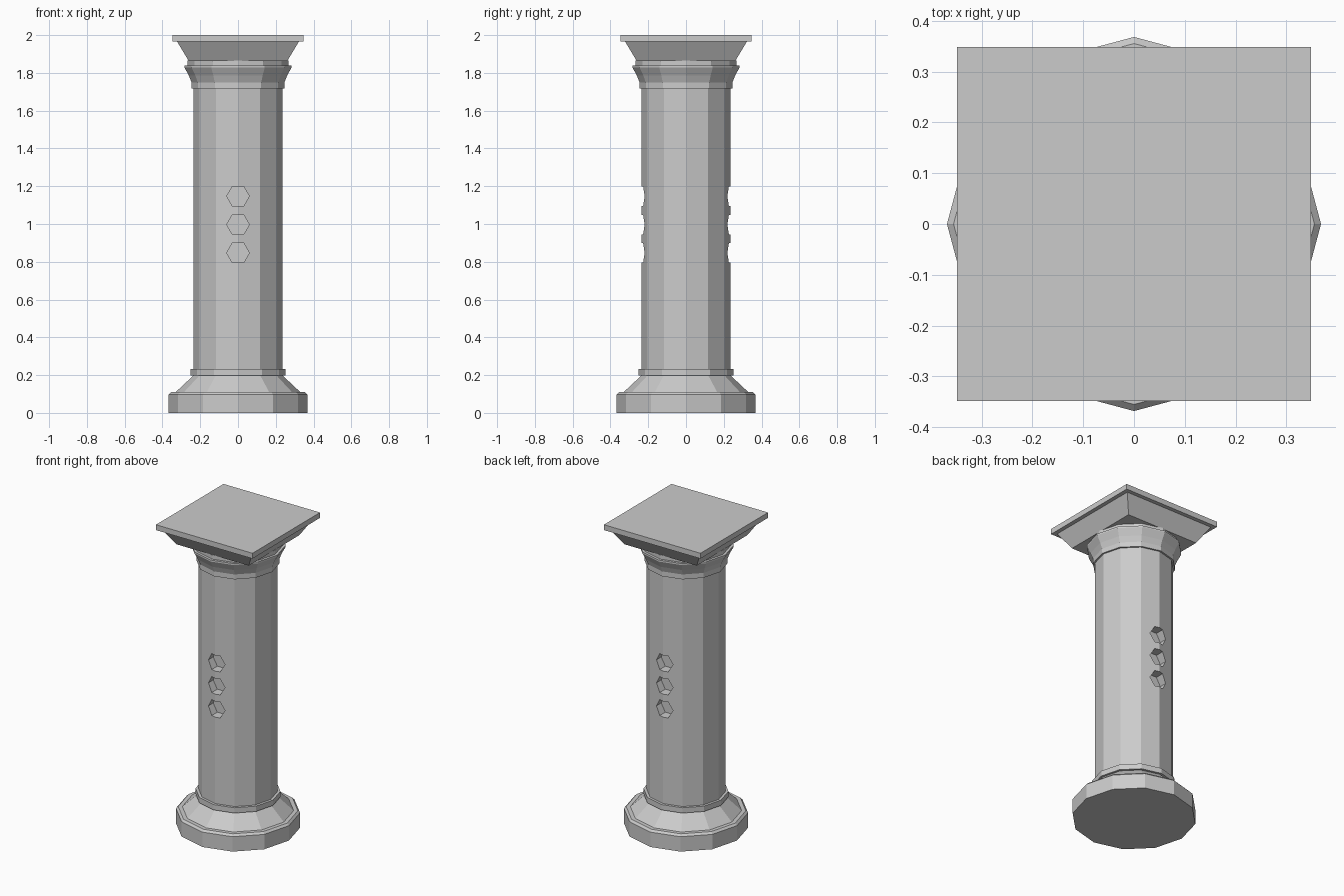
import bpy, bmesh, math

if "Cube" in bpy.data.objects:
    bpy.data.objects.remove(bpy.data.objects["Cube"])

SIDES = 12


def lathe(name, profile, sides=SIDES, turn=0.0):
    """Closed solid from (radius, z) points, with flat polygon caps."""
    bm = bmesh.new()
    rings = []
    for r, z in profile:
        angles = [turn + 2 * math.pi * i / sides for i in range(sides)]
        rings.append([bm.verts.new((r * math.cos(a), r * math.sin(a), z)) for a in angles])
    for low, high in zip(rings, rings[1:]):
        for i in range(sides):
            j = (i + 1) % sides
            bm.faces.new((low[i], low[j], high[j], high[i]))
    bm.faces.new(rings[0][::-1])
    bm.faces.new(rings[-1])
    mesh = bpy.data.meshes.new(name)
    bm.to_mesh(mesh)
    bm.free()
    obj = bpy.data.objects.new(name, mesh)
    bpy.context.collection.objects.link(obj)
    return obj


# Base: chamfered plinth, sloping foot and upper collar
lathe("base", [(0.368, 0), (0.368, 0.097), (0.355, 0.11), (0.33, 0.11),
               (0.237, 0.197), (0.252, 0.197), (0.252, 0.232), (0.23, 0.232)])

# Shaft
shaft = lathe("shaft", [(0.235, 0.2), (0.235, 1.74)])

# Flared capital with a neck ring on top
lathe("capital", [(0.225, 1.718), (0.246, 1.718), (0.246, 1.75), (0.26, 1.785),
                  (0.283, 1.828), (0.283, 1.838), (0.267, 1.838), (0.267, 1.865)])

# Square top slab with tapered underside
half_widths = [(0.26, 1.862), (0.322, 1.965), (0.348, 1.965), (0.348, 2.0)]
lathe("top_slab", [(h * math.sqrt(2), z) for h, z in half_widths], 4, math.pi / 4)

# Hexagonal sockets sunk into the front and back of the shaft
bm = bmesh.new()
for side in (-1, 1):
    for z in (0.847, 0.997, 1.147):
        made = bmesh.ops.create_cone(bm, cap_ends=True, segments=6, radius1=0.06,
                                     radius2=0.06, depth=0.2)["verts"]
        xs = max(abs(v.co.x) for v in made)
        for v in made:
            x, y, d = v.co
            if xs < 0.059:  # keep hexagon points sideways
                x, y = y, -x
            v.co = (x, side * 0.27 - d, z + y)
bmesh.ops.recalc_face_normals(bm, faces=bm.faces[:])
mesh = bpy.data.meshes.new("socket_cutter")
bm.to_mesh(mesh)
bm.free()
cutter = bpy.data.objects.new("socket_cutter", mesh)
bpy.context.collection.objects.link(cutter)
cutter.hide_render = True
cutter.hide_viewport = False
cutter.display_type = 'WIRE'

cut = shaft.modifiers.new("sockets", 'BOOLEAN')
cut.operation = 'DIFFERENCE'
cut.solver = 'EXACT'
cut.object = cutter
